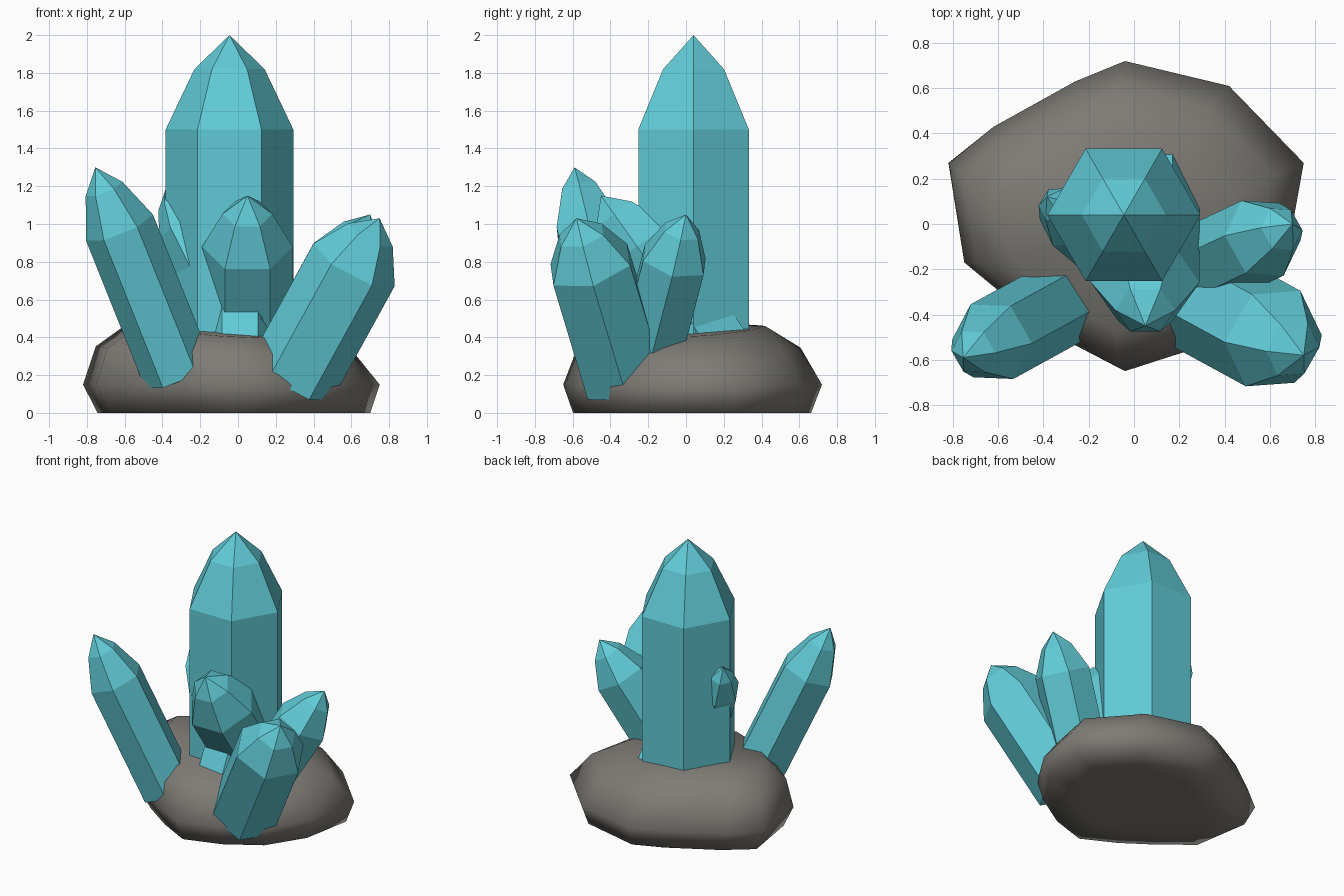
import bpy, bmesh, math
from mathutils import Vector

cube = bpy.data.objects.get("Cube")
if cube:
    bpy.data.objects.remove(cube, do_unlink=True)


def material(name, rgb):
    m = bpy.data.materials.new(name)
    m.use_nodes = True
    m.diffuse_color = (*rgb, 1)
    bsdf = m.node_tree.nodes["Principled BSDF"]
    bsdf.inputs["Base Color"].default_value = (*rgb, 1)
    bsdf.inputs["Roughness"].default_value = 0.7
    return m


CYAN = material("crystal cyan", (0.12, 0.60, 0.68))
STONE = material("stone grey", (0.21, 0.20, 0.18))


def loft(name, rings, mat, tip, smooth=False):
    """Skin a stack of rings; close the base, and close the top at a tip."""
    bm = bmesh.new()
    loops = [[bm.verts.new(p) for p in ring] for ring in rings]
    n = len(loops[0])
    bm.faces.new(loops[0][::-1])
    for low, high in zip(loops, loops[1:]):
        for i in range(n):
            j = (i + 1) % n
            bm.faces.new((low[i], low[j], high[j], high[i]))
    apex = bm.verts.new(tip)
    for i in range(n):
        bm.faces.new((loops[-1][i], loops[-1][(i + 1) % n], apex))
    bmesh.ops.recalc_face_normals(bm, faces=bm.faces)
    for f in bm.faces:
        f.smooth = smooth
    mesh = bpy.data.meshes.new(name)
    bm.to_mesh(mesh)
    bm.free()
    mesh.materials.append(mat)
    obj = bpy.data.objects.new(name, mesh)
    bpy.context.collection.objects.link(obj)


def crystal(name, tip, lean, radius, point, base_z):
    """Six-sided crystal; lean is the sideways run per unit of height."""
    tip = Vector(tip)
    axis = Vector((*lean, 1))
    length = (tip.z - base_z) * axis.length
    axis.normalize()
    turn = Vector((0, 0, 1)).rotation_difference(axis)

    def ring(r, drop):
        return [tip - axis * drop + turn @ Vector(
            (r * math.cos(i * math.pi / 3), r * math.sin(i * math.pi / 3), 0))
            for i in range(6)]

    rings = [ring(radius, length), ring(radius, point),
             ring(radius * 0.55, point * 0.36)]
    loft(name, rings, CYAN, tip)


# Rock base: one outline, scaled and shifted at each level (z, scale, dx, dy, slope)
outline = [(-0.04, 0.72), (-0.26, 0.63), (-0.62, 0.43), (-0.82, 0.27),
           (-0.75, -0.17), (-0.52, -0.36), (-0.29, -0.52), (-0.04, -0.65),
           (0.24, -0.56), (0.50, -0.40), (0.68, -0.12), (0.75, 0.27),
           (0.42, 0.61)]
levels = [(0, 0.6, 0.01, 0, 0), (0, 0.92, 0.01, 0, 0), (0.15, 1, 0, 0, 0),
          (0.33, 0.87, -0.04, -0.02, 0.02), (0.43, 0.65, -0.05, -0.05, 0.04)]
rock_rings = [[(x * s + dx, y * s + dy, z + slope * (y - x)) for x, y in outline]
              for z, s, dx, dy, slope in levels]
loft("rock_base", rock_rings, STONE, (-0.04, 0.04, 0.45), smooth=True)

# Crystal cluster
crystal("main_crystal", (-0.045, 0.04, 2.0), (0, 0), 0.338, 0.5, 0.2)
crystal("front_right_crystal", (-0.755, -0.59, 1.30), (-0.40, -0.22), 0.19, 0.35, 0.2)
crystal("front_left_crystal", (0.75, -0.58, 1.03), (0.55, -0.30), 0.243, 0.29, 0.18)
crystal("left_crystal", (0.70, 0.0, 1.05), (0.55, 0.26), 0.19, 0.28, 0.25)
crystal("front_crystal", (0.05, -0.45, 1.15), (0, -0.71), 0.24, 0.33, 0.28)
crystal("back_right_crystal", (-0.385, 0.12, 1.18), (-0.50, 0.42), 0.15, 0.25, 0.65)
crystal("inner_crystal", (0.01, 0.10, 0.90), (0, 0.5), 0.19, 0.2, 0.3)
